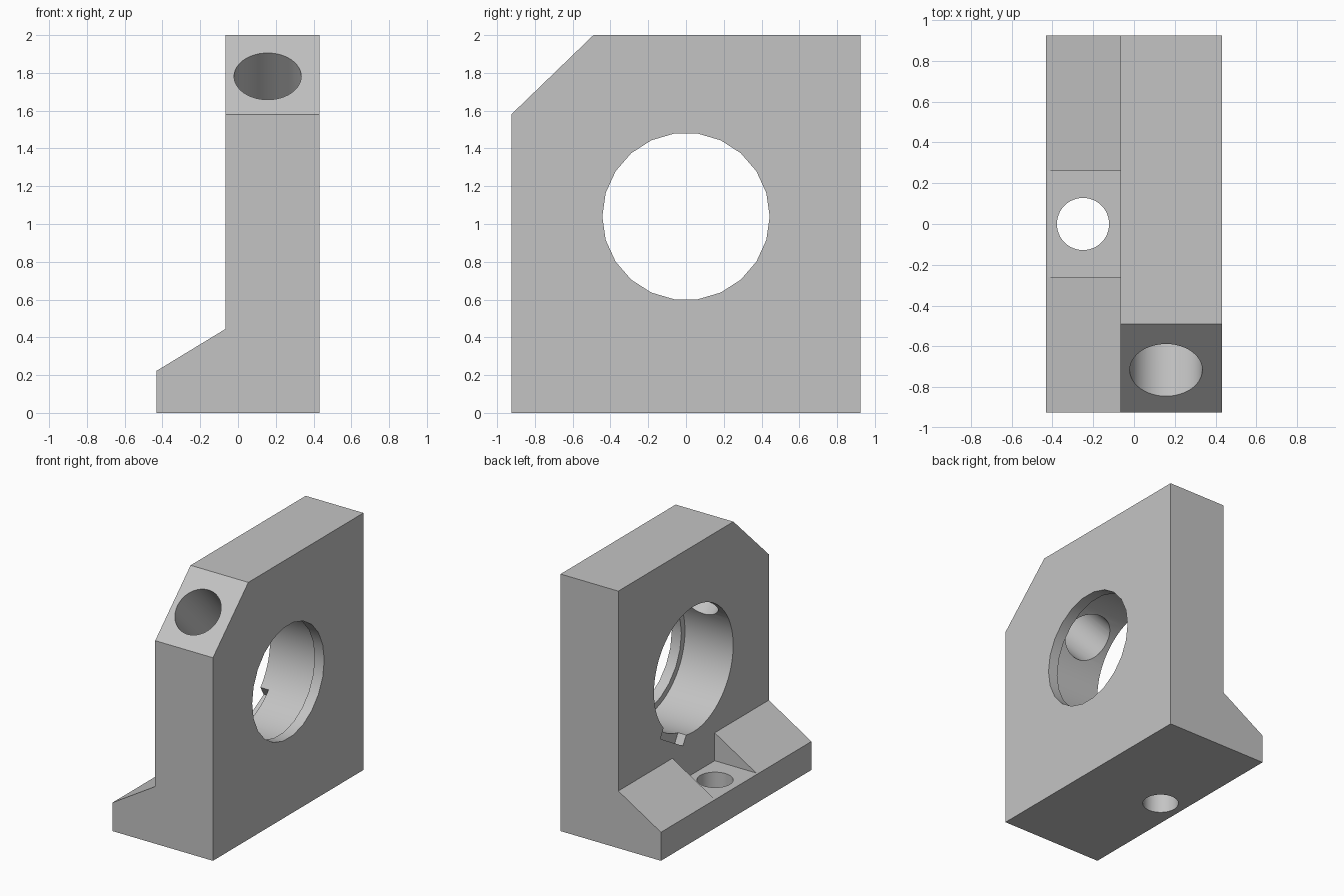
import bpy
import bmesh
from math import radians, pi
from mathutils import Matrix, Vector

default = bpy.data.objects.get("Cube")
if default:
    bpy.data.objects.remove(default)

grey = bpy.data.materials.new("plain grey")
grey.use_nodes = True
colour = (0.55, 0.55, 0.55, 1)
grey.diffuse_color = colour
grey.node_tree.nodes["Principled BSDF"].inputs["Base Color"].default_value = colour

X_FACE, X_MAX, Y_MAX = -0.065, 0.432, 0.925
BORE = Vector((0, 0, 1.04))


def make_object(name, bm):
    bmesh.ops.recalc_face_normals(bm, faces=bm.faces)
    mesh = bpy.data.meshes.new(name)
    bm.to_mesh(mesh)
    bm.free()
    mesh.materials.append(grey)
    obj = bpy.data.objects.new(name, mesh)
    bpy.context.collection.objects.link(obj)
    return obj


def cylinder(name, start, end, radius, sides, turn=0):
    start, end = Vector(start), Vector(end)
    axis = end - start
    bm = bmesh.new()
    matrix = (Matrix.Translation((start + end) / 2)
              @ axis.to_track_quat('Z', 'Y').to_matrix().to_4x4()
              @ Matrix.Rotation(turn, 4, 'Z'))
    bmesh.ops.create_cone(bm, cap_ends=True, segments=sides, radius1=radius,
                          radius2=radius, depth=axis.length, matrix=matrix)
    return make_object(name, bm)


def box(name, low, high, matrix=Matrix()):
    low, high = Vector(low), Vector(high)
    bm = bmesh.new()
    bmesh.ops.create_cube(bm, size=1, matrix=matrix @ Matrix.Translation((low + high) / 2)
                          @ Matrix.Diagonal((*(high - low), 1)))
    return make_object(name, bm)


# Upright plate and sloping foot, as one extruded profile
profile = [(-X_MAX, 0), (X_MAX, 0), (X_MAX, 2), (X_FACE, 2), (X_FACE, 0.445), (-X_MAX, 0.222)]
bm = bmesh.new()
face = bm.faces.new([bm.verts.new((x, -Y_MAX, z)) for x, z in profile])
extruded = bmesh.ops.extrude_face_region(bm, geom=[face])
bmesh.ops.translate(bm, vec=(0, 2 * Y_MAX, 0),
                    verts=[v for v in extruded["geom"] if isinstance(v, bmesh.types.BMVert)])

# Sloped front top corner
normal = Vector((0, -0.42, 0.435)).normalized()
cut = bmesh.ops.bisect_plane(bm, geom=bm.verts[:] + bm.edges[:] + bm.faces[:],
                             plane_co=(0, -0.49, 2), plane_no=normal, clear_outer=True)
bmesh.ops.edgeloop_fill(bm, edges=[e for e in cut["geom_cut"] if isinstance(e, bmesh.types.BMEdge)])
bracket = make_object("mounting_bracket", bm)

# Main bore with a lip, angled hole, foot pocket, screw hole and rim notch
notch_turn = Matrix.Translation(BORE) @ Matrix.Rotation(radians(-60), 4, 'X')
cutters = [
    cylinder("lip_cutter", BORE + Vector((0.2, 0, 0)), BORE + Vector((0.6, 0, 0)), 0.443, 22,
             pi / 2),
    cylinder("bore_cutter", BORE + Vector((-0.2, 0, 0)), BORE + Vector((0.35, 0, 0)), 0.487, 64),
    cylinder("angled_hole_cutter", BORE + Vector((0.157, 0, 0)),
             BORE + Vector((0.157, 0, 0)) + normal * 1.3, 0.178, 48),
    box("pocket_cutter", (-0.422, -0.26, 0.228), (X_FACE, 0.26, 0.6)),
    cylinder("screw_hole_cutter", (-0.25, 0, -0.1), (-0.25, 0, 0.5), 0.128, 48),
    box("notch_cutter", (X_FACE - 0.02, 0.3, -0.16), (X_FACE + 0.07, 0.54, 0.16), notch_turn),
]
for cutter in cutters:
    cutter.hide_render = True
    modifier = bracket.modifiers.new(cutter.name, 'BOOLEAN')
    modifier.operation = 'DIFFERENCE'
    modifier.solver = 'EXACT'
    modifier.object = cutter

# Bake the cuts and remove the cutters
bpy.context.view_layer.update()
evaluated = bracket.evaluated_get(bpy.context.evaluated_depsgraph_get())
baked = bpy.data.meshes.new_from_object(evaluated)
bracket.modifiers.clear()
bracket.data = baked
for cutter in cutters:
    bpy.data.objects.remove(cutter)

# Smooth bores, sharp edges
for obj in bpy.context.selected_objects:
    obj.select_set(False)
bracket.select_set(True)
bpy.context.view_layer.objects.active = bracket
bpy.ops.object.shade_smooth_by_angle(angle=radians(30))
